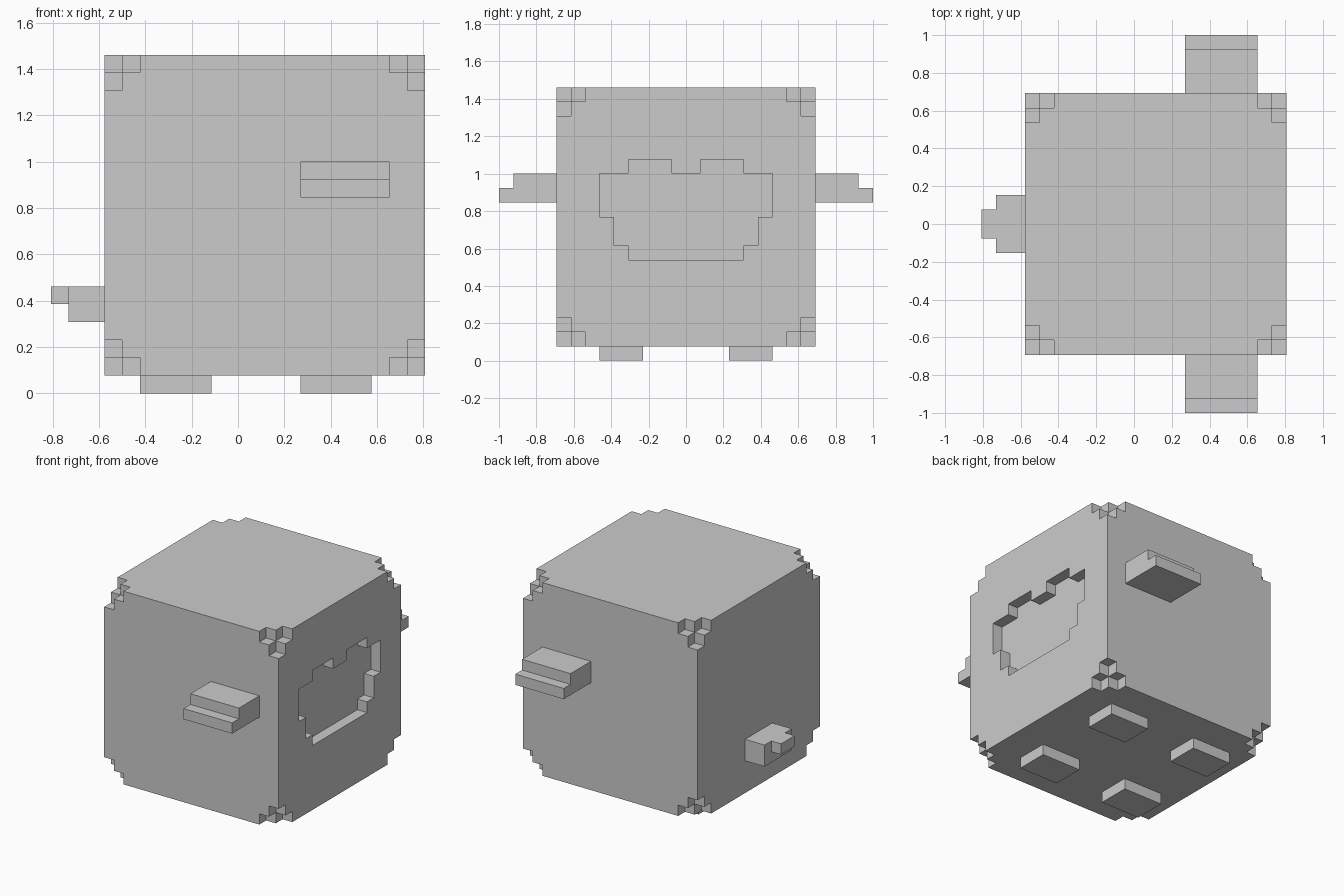
import bpy, bmesh, math

if "Cube" in bpy.data.objects:
    bpy.data.objects.remove(bpy.data.objects["Cube"])

V = 2 / 26  # voxel edge length


def cells(x, y, z):
    """Set of voxel cells filling a box given as (start, end) ranges."""
    return {(i, j, k) for i in range(*x) for j in range(*y) for k in range(*z)}


def mirror_y(c):
    return {(i, -1 - j, k) for i, j, k in c}


def skin(name, filled):
    """Outer skin of a voxel set, with coplanar faces merged."""
    bm = bmesh.new()
    verts = {}

    def vert(p):
        if p not in verts:
            verts[p] = bm.verts.new(((p[0] - 10.5) * V, p[1] * V, p[2] * V))
        return verts[p]

    for c in filled:
        for axis in range(3):
            u, w = (axis + 1) % 3, (axis + 2) % 3
            for side in (0, 1):
                n = list(c)
                n[axis] += 2 * side - 1
                if tuple(n) in filled:
                    continue
                ring = []
                for du, dw in ((0, 0), (1, 0), (1, 1), (0, 1)):
                    p = list(c)
                    p[axis] += side
                    p[u] += du
                    p[w] += dw
                    ring.append(vert(tuple(p)))
                bm.faces.new(ring if side else ring[::-1])
    bmesh.ops.dissolve_limit(bm, angle_limit=math.radians(1),
                             verts=bm.verts[:], edges=bm.edges[:])
    bmesh.ops.triangulate(bm, faces=[f for f in bm.faces if len(f.verts) > 4])
    mesh = bpy.data.meshes.new(name)
    bm.to_mesh(mesh)
    bm.free()
    obj = bpy.data.objects.new(name, mesh)
    bpy.context.collection.objects.link(obj)
    return obj


# Cube body with stepped corners
body = cells((3, 21), (-9, 9), (1, 19))
for x, dx in ((3, 1), (20, -1)):
    for y, dy in ((-9, 1), (8, -1)):
        for z, dz in ((1, 1), (18, -1)):
            body -= {(x, y, z), (x + dx, y, z), (x, y + dy, z), (x, y, z + dz)}

# Recessed face, one voxel deep
for y, z in (((-6, 6), (10, 13)), ((-5, 5), (8, 10)), ((-4, 4), (7, 8)),
             ((-4, -1), (13, 14)), ((1, 4), (13, 14))):
    body -= cells((20, 21), y, z)
skin("body", body)

# Stepped arms and flat feet on both sides
arm = cells((14, 19), (9, 12), (11, 13)) | cells((14, 19), (12, 13), (11, 12))
feet = {"front_foot": cells((14, 18), (3, 6), (0, 1)),
        "back_foot": cells((5, 9), (3, 6), (0, 1))}
for name, part in {"arm": arm, **feet}.items():
    skin(name + "_left", part)
    skin(name + "_right", mirror_y(part))

# Stubby tail with a raised tip
skin("tail", cells((1, 3), (-2, 2), (4, 6)) | cells((0, 1), (-1, 1), (5, 6)))
